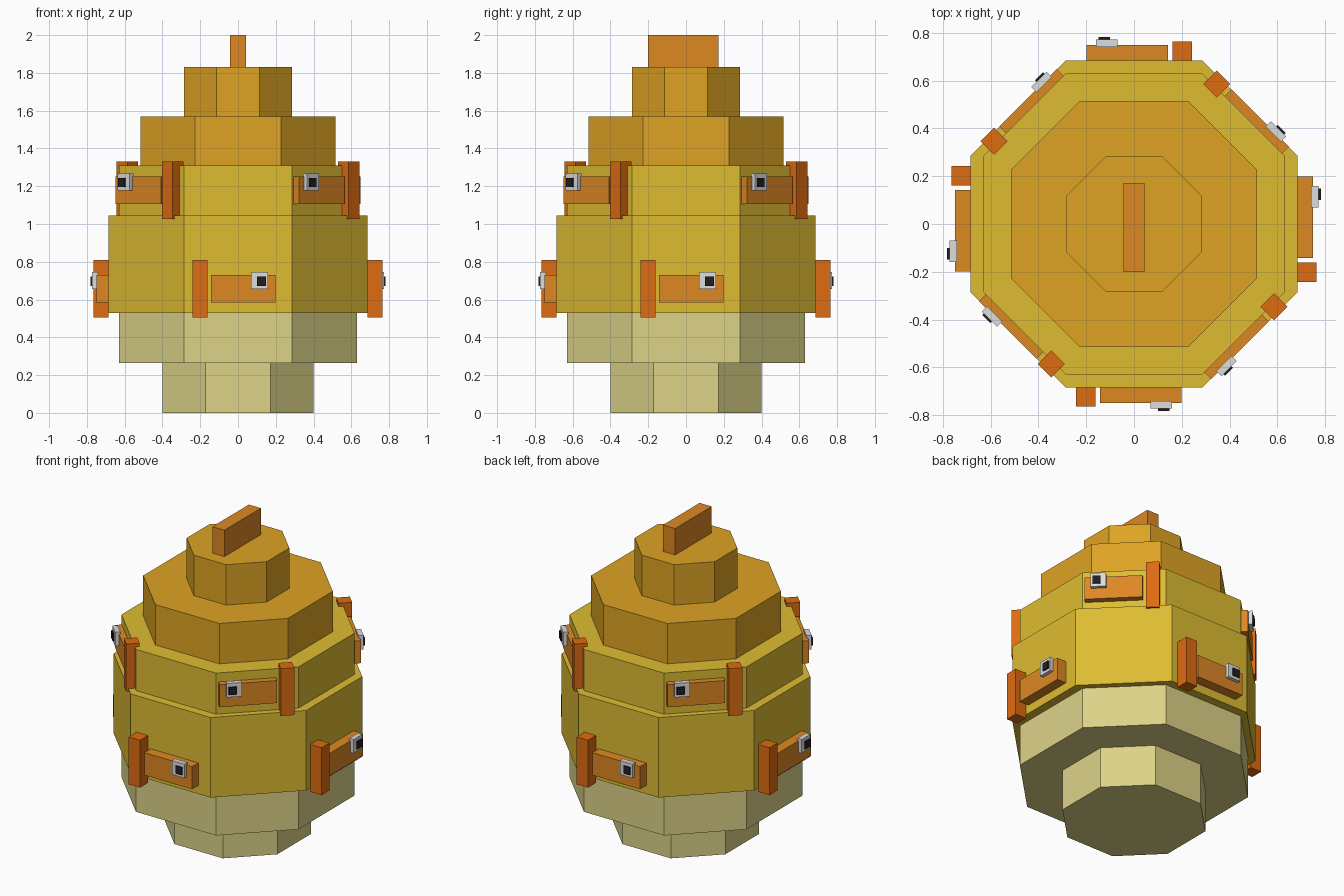
import bpy, bmesh, math
from mathutils import Matrix, Vector

if "Cube" in bpy.data.objects:
    bpy.data.objects.remove(bpy.data.objects["Cube"])


def srgb(r, g, b):
    def lin(c):
        c /= 255
        return c / 12.92 if c < 0.04045 else ((c + 0.055) / 1.055) ** 2.4
    return (lin(r), lin(g), lin(b), 1)


def material(name, colour):
    m = bpy.data.materials.new(name)
    m.use_nodes = True
    m.diffuse_color = colour
    m.node_tree.nodes["Principled BSDF"].inputs["Base Color"].default_value = colour
    return m


PALE = material("pale straw", srgb(221, 211, 136))
YELLOW = material("yellow", srgb(222, 188, 50))
GOLD = material("gold", srgb(222, 164, 36))
ORANGE = material("light orange", srgb(222, 136, 36))
RUST = material("dark orange", srgb(222, 108, 18))
GREY = material("light grey", srgb(221, 221, 221))
BLACK = material("black", srgb(32, 32, 32))


def finish(name, bm, mat):
    bmesh.ops.recalc_face_normals(bm, faces=bm.faces)
    mesh = bpy.data.meshes.new(name)
    bm.to_mesh(mesh)
    bm.free()
    mesh.materials.append(mat)
    obj = bpy.data.objects.new(name, mesh)
    bpy.context.collection.objects.link(obj)
    return obj


def tier(name, z0, z1, apothem, half_side, mat):
    """Octagonal prism with its flat sides facing the axes."""
    bm = bmesh.new()
    ring = []
    for k in range(4):
        turn = Matrix.Rotation(k * math.pi / 2, 3, 'Z')
        for t in (-half_side, half_side):
            ring.append(bm.verts.new(turn @ Vector((t, -apothem, z0))))
    base = bm.faces.new(ring)
    top = bmesh.ops.extrude_face_region(bm, geom=[base], use_keep_orig=True)["geom"]
    bmesh.ops.translate(bm, vec=(0, 0, z1 - z0),
                        verts=[v for v in top if isinstance(v, bmesh.types.BMVert)])
    return finish(name, bm, mat)


def box(name, x, y, z, mat, angle=0):
    """Box from three ranges, turned about the vertical axis."""
    bm = bmesh.new()
    bmesh.ops.create_cube(bm, size=1)
    size = [r[1] - r[0] for r in (x, y, z)]
    mid = [(r[0] + r[1]) / 2 for r in (x, y, z)]
    bm.transform(Matrix.Rotation(angle, 4, 'Z') @ Matrix.Translation(mid)
                 @ Matrix.Diagonal((*size, 1)))
    return finish(name, bm, mat)


# Stacked body
tier("base_tier", 0, 0.265, 0.4, 0.172, PALE)
tier("lower_body_tier", 0.265, 0.53, 0.63, 0.285, PALE)
tier("middle_body_tier", 0.53, 1.045, 0.685, 0.285, YELLOW)
tier("upper_body_tier", 1.045, 1.31, 0.63, 0.285, YELLOW)
tier("shoulder_tier", 1.31, 1.57, 0.515, 0.228, GOLD)
tier("cap_tier", 1.57, 1.83, 0.285, 0.115, GOLD)
box("top_fin", (-0.043, 0.043), (-0.2, 0.172), (1.83, 2.0), ORANGE)


def fitting(prefix, angle, side, post_x, wall, post_in, z):
    """Upright post with a bar beside it that carries a small framed plate."""
    def part(name, near, far, depth, low, high, mat):
        x = sorted((post_x + side * near, post_x + side * far))
        y = (-wall - depth[1], -wall - depth[0])
        box(prefix + name, x, y, (z + low, z + high), mat, angle)
    part("_post", -0.04, 0.04, (post_in, post_in + 0.08), 0, 0.305, RUST)
    part("_bar", 0.06, 0.4, (-0.02, 0.065), 0.08, 0.225, ORANGE)
    part("_plate", 0.272, 0.362, (0.057, 0.088), 0.15, 0.24, GREY)
    part("_plate_centre", 0.303, 0.35, (0.08, 0.097), 0.168, 0.217, BLACK)


# Lower fittings on the main sides, mirrored upper ones on the diagonals
for k, label in enumerate(("front", "left", "back", "right")):
    turn = k * math.pi / 2
    fitting("lower_" + label, turn, 1, -0.202, 0.685, 0, 0.505)
    fitting("upper_" + label, turn + math.pi / 4, -1, 0.17, 0.622, -0.003, 1.027)
